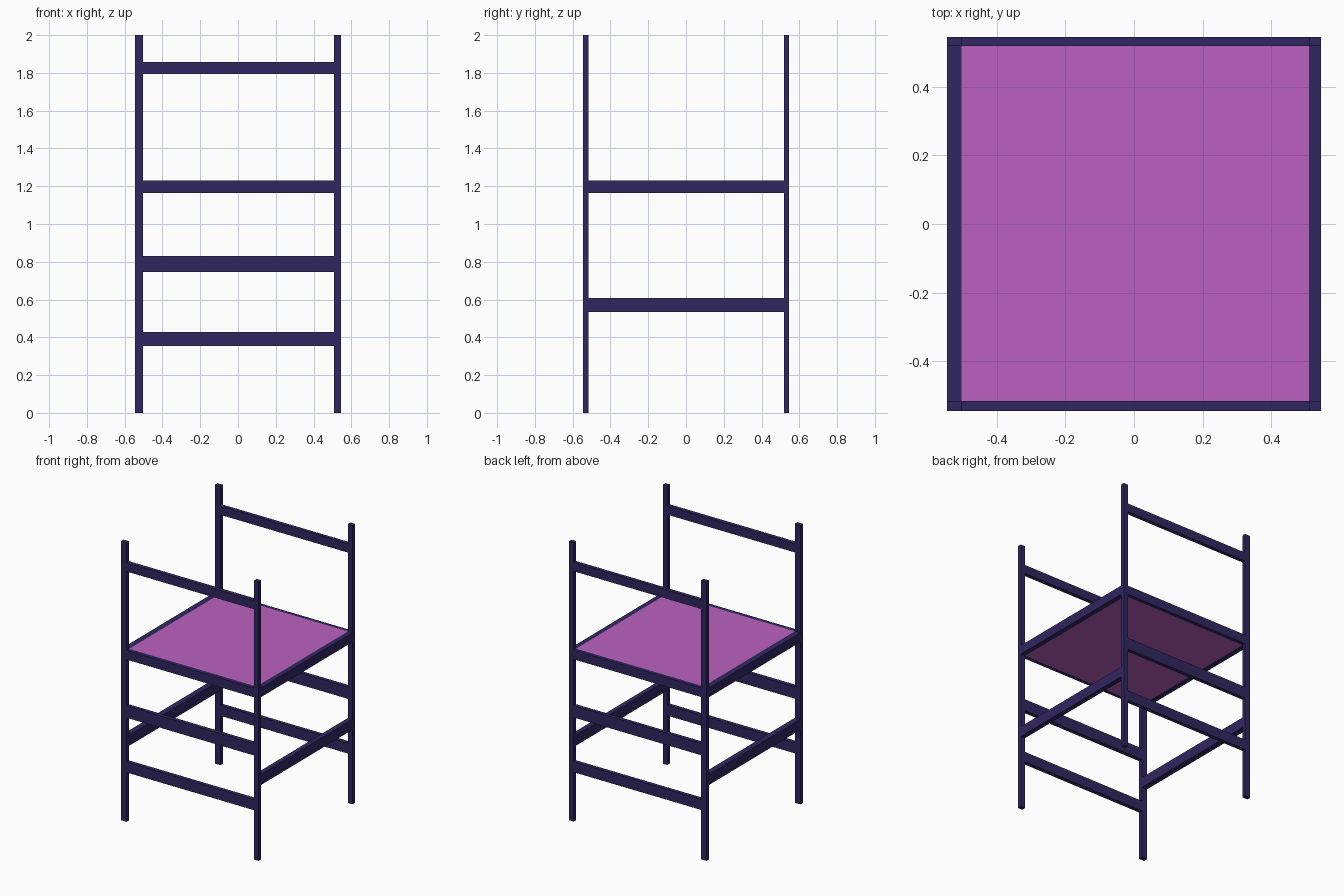
import bpy

if "Cube" in bpy.data.objects:
    bpy.data.objects.remove(bpy.data.objects["Cube"])


def material(name, color):
    m = bpy.data.materials.new(name)
    m.diffuse_color = color
    m.use_nodes = True
    m.node_tree.nodes["Principled BSDF"].inputs["Base Color"].default_value = m.diffuse_color
    return m


navy = material("navy_paint", (0.030, 0.019, 0.117, 1))
violet = material("violet_seat", (0.50, 0.118, 0.53, 1))


def box(name, xs, ys, zs, mat):
    """Box from (min, max) ranges on each axis."""
    bpy.ops.mesh.primitive_cube_add(size=1)
    ob = bpy.context.object
    ob.name = name
    ranges = (xs, ys, zs)
    ob.location = [(a + b) / 2 for a, b in ranges]
    ob.scale = [b - a for a, b in ranges]
    bpy.ops.object.transform_apply(location=True, rotation=False, scale=True)
    ob.data.materials.append(mat)
    return ob


# Post footprints (left posts are slightly wider than right ones)
X = {"left": (-0.545, -0.502), "right": (0.509, 0.545)}
Y = {"front": (-0.545, -0.516), "back": (0.518, 0.545)}
INNER_X = (X["left"][1], X["right"][0])
INNER_Y = (Y["front"][1], Y["back"][0])
SEAT_Z = (1.163, 1.229)

# Four full-height posts
for side, xs in X.items():
    for end, ys in Y.items():
        box(f"{end}_{side}_post", xs, ys, (0, 2), navy)

# Front and back rails
cross_rails = {"top_rail": (1.794, 1.857), "seat_rail": SEAT_Z,
               "upper_stretcher": (0.746, 0.831), "lower_stretcher": (0.354, 0.429)}
for end, ys in Y.items():
    for part, zs in cross_rails.items():
        box(f"{end}_{part}", INNER_X, ys, zs, navy)

# Side rails
side_rails = {"seat_rail": SEAT_Z, "stretcher": (0.534, 0.609)}
for side, xs in X.items():
    for part, zs in side_rails.items():
        box(f"{side}_{part}", xs, INNER_Y, zs, navy)

# Seat panel set flush inside the seat rails
box("seat", INNER_X, INNER_Y, SEAT_Z, violet)
